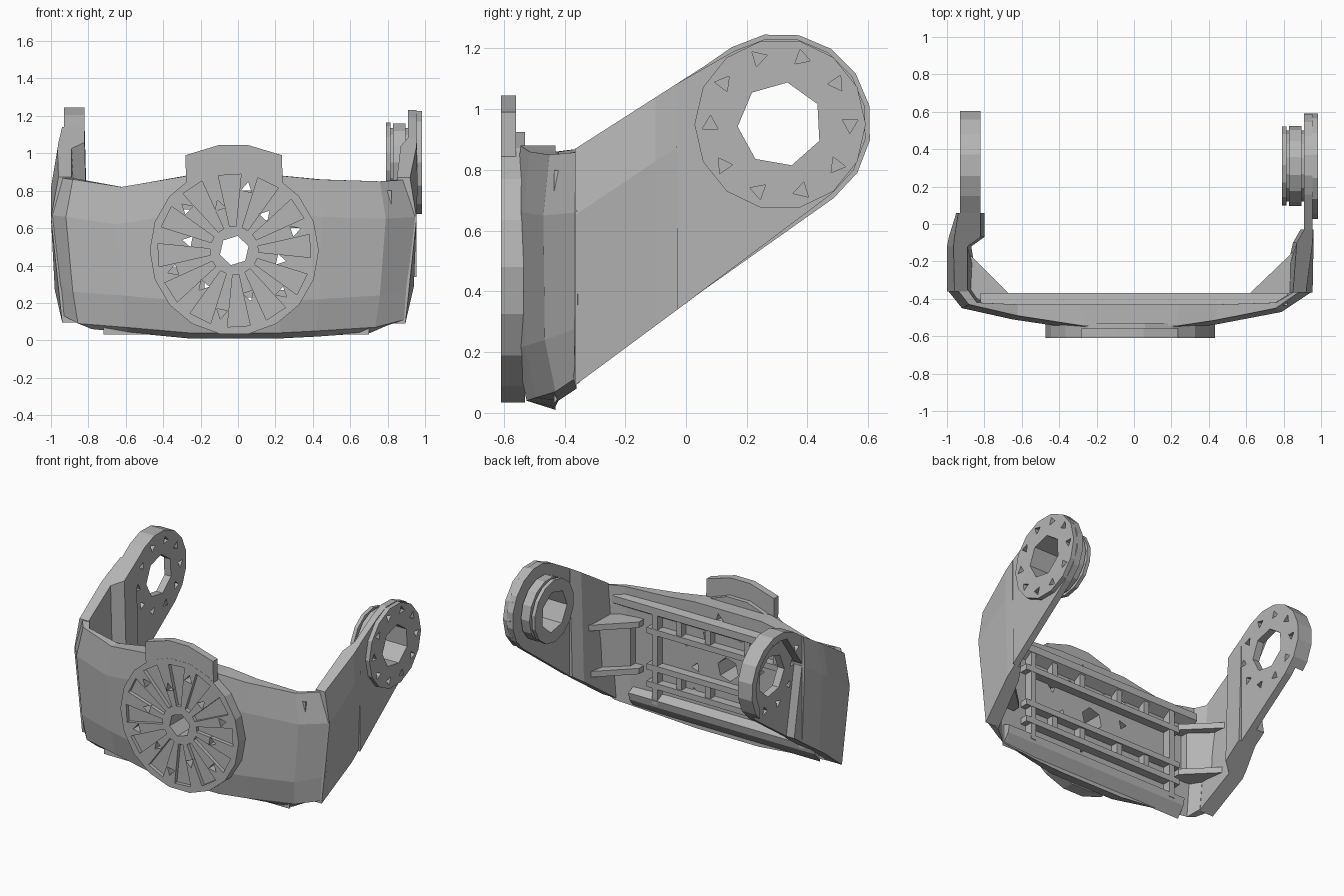
import bpy, bmesh, math

cube = bpy.data.objects.get("Cube")
if cube:
    bpy.data.objects.remove(cube, do_unlink=True)

grey = bpy.data.materials.new("neutral grey")
grey.use_nodes = True
COLOUR = (0.46, 0.46, 0.46, 1)
grey.diffuse_color = COLOUR
grey.node_tree.nodes["Principled BSDF"].inputs["Base Color"].default_value = COLOUR


def finish(name, bm):
    bmesh.ops.recalc_face_normals(bm, faces=bm.faces)
    mesh = bpy.data.meshes.new(name)
    bm.to_mesh(mesh)
    bm.free()
    mesh.materials.append(grey)
    ob = bpy.data.objects.new(name, mesh)
    bpy.context.collection.objects.link(ob)
    return ob


def add_loft(bm, sections):
    """Skin a row of closed sections and cap both ends."""
    rows = [[bm.verts.new(p) for p in s] for s in sections]
    n = len(rows[0])
    for a, b in zip(rows, rows[1:]):
        for i in range(n):
            j = (i + 1) % n
            bm.faces.new((a[i], a[j], b[j], b[i]))
    bm.faces.new(rows[0])
    bm.faces.new(rows[-1][::-1])


def add_prism(bm, pts, axis, a, b):
    """Extrude a flat outline along x (pts are y, z), y (pts are x, z) or z (pts are x, y)."""
    place = {"x": lambda p, d: (d, p[0], p[1]),
             "y": lambda p, d: (p[0], d, p[1]),
             "z": lambda p, d: (p[0], p[1], d)}[axis]
    add_loft(bm, [[place(p, d) for p in pts] for d in (a, b)])


def prism(name, pts, axis, a, b):
    bm = bmesh.new()
    add_prism(bm, pts, axis, a, b)
    return finish(name, bm)


def polar(c, r, t):
    return (c[0] + r * math.cos(t), c[1] + r * math.sin(t))


def ring(c, r, n, start=0):
    return [polar(c, r, start + math.tau * i / n) for i in range(n)]


def arc(c, r, first, last, step):
    return [polar(c, r, math.radians(a)) for a in range(first, last, step)]


def box(x0, x1, z0, z1):
    return [(x0, z0), (x1, z0), (x1, z1), (x0, z1)]


def cut(cutter_bm, *targets):
    cutter = finish("cutter", cutter_bm)
    cutter.hide_render = True
    for ob in targets:
        mod = ob.modifiers.new("cut", "BOOLEAN")
        mod.operation = "DIFFERENCE"
        mod.solver = "EXACT"
        mod.object = cutter
        bpy.context.view_layer.objects.active = ob
        bpy.ops.object.modifier_apply(modifier=mod.name)
    bpy.data.objects.remove(cutter, do_unlink=True)


# Curved front band: outer x, outer y, bottom, top, inner x, inner y
STATIONS = [(-1, -.35, .10, .87, -.89, -.35), (-.92, -.45, .06, .86, -.84, -.42),
            (-.65, -.51, .04, .82, -.62, -.43), (-.28, -.565, .01, .88, -.28, -.43),
            (.24, -.565, .01, .88, .24, -.43), (.45, -.535, .02, .86, .45, -.43),
            (.79, -.47, .04, .85, .76, -.42), (.955, -.36, .08, .86, .86, -.36)]
sections = []
for x, y, lo, hi, xi, yi in STATIONS:
    sections.append([(x * .96, y + .02, hi), (x, y, hi - .2), (x * .96, y + .005, lo + .2),
                     (x * .93, min(y + .04, yi - .01), lo + .03),
                     (xi * .93, yi, lo), (xi * .98, yi, hi - .22), (xi, yi, hi)])
bm = bmesh.new()
add_loft(bm, sections)
band = finish("front_band", bm)

# Round front plate, with the tab following its upper edge
C = (-.02, .48)
disc = prism("front_disc", ring(C, .452, 18), "y", -.61, -.53)
prism("front_tab", [(-.28, .99), (-.1, 1.045), (.05, 1.045), (.235, .99)]
      + arc(C, .44, 54, 127, 12), "y", -.609, -.56)

# Radial pockets in the plate
bm = bmesh.new()
for i in range(12):
    t = math.tau * i / 12 + .06
    add_prism(bm, [polar(C, .13, t - .13), polar(C, .41, t - .15),
                   polar(C, .41, t + .15), polar(C, .13, t + .13)], "y", -.65, -.585)
cut(bm, disc)

# Vent holes and centre hole
bm = bmesh.new()
add_prism(bm, ring(C, .08, 6, .3), "y", -.7, -.3)
for i in range(12):
    t = math.tau * (i + .5) / 12 + .06
    add_prism(bm, ring(polar(C, .25 if i % 2 else .34, t), .034, 3, t), "y", -.7, -.3)
cut(bm, disc, band)

# Inner lips along the top and bottom of the band
prism("top_lip", [(-.435, .8), (-.37, .79), (-.37, .74), (-.435, .7)], "x", -.82, .82)
prism("bottom_lip", [(-.435, .03), (-.38, .1), (-.37, .15), (-.435, .18)], "x", -.72, .7)

# Stiffening rails and ribs behind the band
for z in (.23, .35, .6):
    prism("long_rail", box(-.68, .56, z, z + .04), "y", -.45, -.37)
for x in (-.62, .5):
    prism("end_rib", box(x - .02, x + .02, .12, .78), "y", -.45, -.372)
for x in (-.42, -.2, .1, .32):
    prism("upper_rib", box(x - .02, x + .02, .62, .76), "y", -.45, -.38)
    prism("lower_rib", box(x - .02, x + .02, .24, .37), "y", -.45, -.38)

# Corner gussets between band and arms
for wall, reach in ((.86, .62), (-.9, -.67)):
    for z in (.3, .62):
        prism("corner_gusset", [(wall, -.14), (wall, -.39), (reach, -.43),
                                (reach, -.37)], "z", z, z + .04)
    prism("gusset_web", [(wall, -.22), (wall, -.39), (reach * 1.1, -.43),
                         (reach * 1.1, -.37)], "z", .3, .65)

# Side arms: stations of y, inner x, outer x at the top, widest outer x
P = (.31, .95)


def edge_z(y):
    return .08 + .74 * (y + .38), .86 + .64 * (y + .38)


def arm(side, stations, x0, x1, radius):
    bm = bmesh.new()
    rows = []
    for y, xi, xt, xo in stations:
        lo, hi = edge_z(y)
        mid = lo + .72 * (hi - lo)
        drop = .06 if y < -.3 else .02
        rows.append([(side * xi, y, hi), (side * xt, y, hi), (side * xo, y, mid),
                     (side * (xo - drop), y, lo), (side * (xi - drop), y, lo)])
    add_loft(bm, rows)
    finish("side_arm", bm)
    y = stations[-1][0]
    lo, hi = edge_z(y)
    outline = [(y, lo), (y, hi)] + arc(P, radius, 122, -70, -22)
    return prism("arm_end", outline, "x", side * x0, side * x1)


left_end = arm(1, [(-.365, .85, .92, .955), (-.1, .87, .955, .96),
                   (-.03, .91, .957, .96)], .91, .955, .285)
right_end = arm(-1, [(-.36, .89, .96, 1), (-.12, .89, .965, 1),
                     (-.07, .82, .96, .99), (.06, .82, .94, .95)], .82, .93, .3)

# Left pivot: outer disc, hub, collar and inner flange
outer = prism("left_pivot_disc", ring(P, .282, 14), "x", .93, .985)
hub = prism("left_pivot_hub", ring(P, .19, 14), "x", .80, .94)
collar = prism("left_pivot_collar", ring(P, .215, 14), "x", .83, .895)
flange = prism("left_pivot_flange", ring(P, .215, 14, .2), "x", .79, .815)

# Recess on the outside of the right arm end, open at the low side
bm = bmesh.new()
add_prism(bm, arc(P, .25, 110, -31, -20) + [(.5, .45), (.15, .45),
          polar(P, .25, math.pi)], "x", -1.1, -.87)
cut(bm, right_end)

# Bore through both pivots
bm = bmesh.new()
add_prism(bm, ring(P, .14, 7, .5), "x", -1.2, 1.2)
cut(bm, outer, hub, collar, flange, left_end, right_end)

# Triangular notches around each pivot
for target, x0, x1 in ((outer, .95, 1.1), (right_end, -1.1, -.7)):
    bm = bmesh.new()
    for i in range(10):
        t = math.tau * i / 10
        add_prism(bm, ring(polar(P, .23, t), .03, 3, t + .5), "x", x0, x1)
    cut(bm, target)
